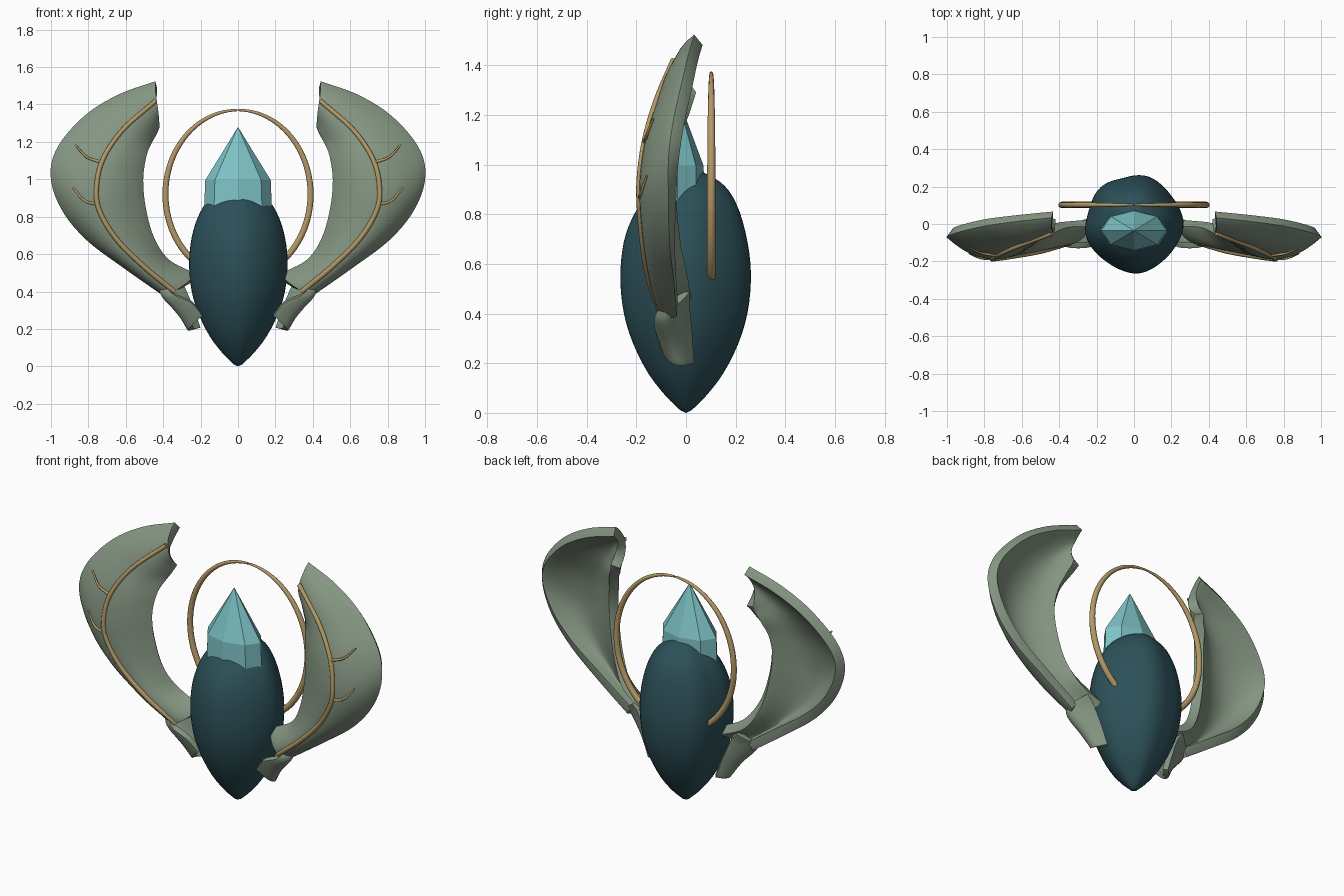
import bpy, bmesh, math
from mathutils import Vector

if "Cube" in bpy.data.objects:
    bpy.data.objects.remove(bpy.data.objects["Cube"])


def material(name, rgb):
    m = bpy.data.materials.new(name)
    m.diffuse_color = (*rgb, 1)
    m.use_nodes = True
    m.node_tree.nodes["Principled BSDF"].inputs["Base Color"].default_value = m.diffuse_color
    return m


TEAL = material("dark_teal", (0.025, 0.080, 0.098))
SAGE = material("sage_green", (0.235, 0.305, 0.225))
CYAN = material("pale_cyan", (0.21, 0.55, 0.57))
GOLD = material("dull_gold", (0.46, 0.32, 0.135))


def finish(ob, mat, smooth=None):
    """Apply modifiers, set the material and the shading."""
    ob.data.materials.append(mat)
    bpy.ops.object.select_all(action='DESELECT')
    ob.select_set(True)
    bpy.context.view_layer.objects.active = ob
    bpy.ops.object.convert(target='MESH')
    if smooth:
        bpy.ops.object.shade_smooth_by_angle(angle=math.radians(smooth))


def link(name, data):
    ob = bpy.data.objects.new(name, data)
    bpy.context.collection.objects.link(ob)
    return ob


def spline(pts, n):
    """Catmull-Rom samples through pts, n per span."""
    p = [Vector(q) for q in pts]
    p = [2 * p[0] - p[1]] + p + [2 * p[-1] - p[-2]]
    out = []
    for i in range(1, len(p) - 2):
        a, b, c, d = p[i - 1:i + 3]
        for k in range(n):
            t = k / n
            out.append(0.5 * (2 * b + (c - a) * t + (2 * a - 5 * b + 4 * c - d) * t * t
                              + (3 * b - a - 3 * c + d) * t ** 3))
    return out + [p[-2]]


def loft(name, rings, mat, smooth=None):
    """Closed rings joined by quads; a ring of one point is a tip."""
    bm = bmesh.new()
    vs = [[bm.verts.new(p) for p in r] for r in rings]
    for a, b in zip(vs, vs[1:]):
        n = max(len(a), len(b))
        for i in range(n):
            j = (i + 1) % n
            if len(a) == 1:
                bm.faces.new((a[0], b[j], b[i]))
            elif len(b) == 1:
                bm.faces.new((a[i], a[j], b[0]))
            else:
                bm.faces.new((a[i], a[j], b[j], b[i]))
    bmesh.ops.recalc_face_normals(bm, faces=bm.faces)
    me = bpy.data.meshes.new(name)
    bm.to_mesh(me)
    bm.free()
    finish(link(name, me), mat, smooth)


def sheet(name, stations, thick, rim, mat, n=5, across=12):
    """Mirrored curved shell through (outer, middle, inner) stations."""
    o, m, i = (spline([s[k] for s in stations], n) for k in range(3))
    bm = bmesh.new()
    grid = []
    for a, b, c in zip(o, m, i):
        row = []
        for k in range(across + 1):
            v = 2 * k / across - 1
            row.append(bm.verts.new(a * (v * (v - 1) / 2) + b * (1 - v * v) + c * (v * (v + 1) / 2)))
        grid.append(row)
    for r, q in zip(grid, grid[1:]):
        for k in range(across):
            bm.faces.new((r[k], r[k + 1], q[k + 1], q[k]))
    bmesh.ops.recalc_face_normals(bm, faces=bm.faces)
    me = bpy.data.meshes.new(name)
    bm.to_mesh(me)
    bm.free()
    ob = link(name, me)
    sol = ob.modifiers.new("thickness", 'SOLIDIFY')
    sol.thickness, sol.offset = thick, 0
    bev = ob.modifiers.new("soft_rim", 'BEVEL')
    bev.width, bev.segments, bev.limit_method = rim, 3, 'ANGLE'
    bev.angle_limit = math.radians(50)
    ob.modifiers.new("mirror", 'MIRROR').use_mirror_merge = False
    finish(ob, mat, 45)


def tube(name, pts, r0, r1, mat, power=1):
    """Mirrored tapered tube along pts."""
    cu = bpy.data.curves.new(name, 'CURVE')
    cu.dimensions, cu.bevel_depth, cu.bevel_resolution, cu.use_fill_caps = '3D', 1, 3, True
    sp = cu.splines.new('POLY')
    sp.points.add(len(pts) - 1)
    for k, p in enumerate(pts):
        sp.points[k].co = (*p, 1)
        sp.points[k].radius = r0 + (r1 - r0) * (k / (len(pts) - 1)) ** power
    ob = link(name, cu)
    ob.modifiers.new("mirror", 'MIRROR').use_mirror_merge = False
    finish(ob, mat, 50)


# Seed-shaped body with five soft, uneven lobes and a top that dips forward
LOBES = [math.radians(a) for a in (0, 75, 133, 195, 275)]


def lobe(a):
    d = min(abs((a - l + math.pi) % (2 * math.pi) - math.pi) for l in LOBES)
    return 0.96 + 0.06 * math.exp(-(d / 0.38) ** 2)


profile = spline([(0.022, 0.010, 0), (0.082, 0.07, 0), (0.15, 0.16, 0), (0.21, 0.28, 0),
                  (0.246, 0.40, 0), (0.26, 0.53, 0), (0.253, 0.65, 0), (0.228, 0.76, 0),
                  (0.188, 0.85, 0), (0.138, 0.91, 0), (0.075, 0.955, 0), (0.02, 0.972, 0)], 3)
rings = [[(0, 0, 0)]]
for r, z, _ in profile:
    tilt = 0.14 * max(0, min(1, (z - 0.7) / 0.2))
    ring = [(r * lobe(a) * math.cos(a), r * lobe(a) * math.sin(a))
            for a in (2 * math.pi * k / 60 for k in range(60))]
    rings.append([(x, y, z + tilt * y) for x, y in ring])
loft("seed_body", rings + [[(0, 0, 0.975)]], TEAL, 60)


# Faceted crystal rising from the body
def octagon(rx, ry, z):
    return [(rx * math.cos(k * math.pi / 4), -0.035 + ry * math.sin(k * math.pi / 4), z) for k in range(8)]


loft("crystal", [[(0, -0.035, 0.7)], octagon(0.185, 0.112, 0.75), octagon(0.175, 0.106, 0.995),
                 [(0, -0.035, 1.28)]], CYAN)

# Cupped wings: outer rim, front ridge, inner rim
sheet("wing_shells", [
    ((0.40, -0.035, 0.41), (0.33, -0.08, 0.41), (0.23, 0.005, 0.475)),
    ((0.60, -0.045, 0.55), (0.50, -0.118, 0.53), (0.38, -0.005, 0.55)),
    ((0.795, -0.055, 0.695), (0.65, -0.145, 0.68), (0.465, -0.04, 0.68)),
    ((0.925, -0.055, 0.85), (0.735, -0.16, 0.83), (0.51, -0.06, 0.85)),
    ((0.985, -0.05, 1.02), (0.755, -0.16, 0.95), (0.523, -0.065, 1.00)),
    ((0.95, -0.03, 1.165), (0.72, -0.138, 1.10), (0.507, -0.045, 1.12)),
    ((0.81, 0.005, 1.325), (0.63, -0.093, 1.24), (0.48, -0.005, 1.20)),
    ((0.63, 0.03, 1.435), (0.54, -0.062, 1.33), (0.455, 0.015, 1.25)),
    ((0.437, 0.05, 1.503), (0.44, -0.02, 1.40), (0.445, 0.033, 1.285))], 0.054, 0.02, SAGE)

# Curled flaps holding the wings to the body
sheet("wing_root_flaps", [
    ((0.19, -0.09, 0.275), (0.255, -0.045, 0.205), (0.21, 0.02, 0.205)),
    ((0.25, -0.112, 0.345), (0.305, -0.06, 0.28), (0.25, 0.012, 0.32)),
    ((0.34, -0.112, 0.385), (0.385, -0.07, 0.375), (0.30, 0.00, 0.44)),
    ((0.38, -0.09, 0.42), (0.41, -0.065, 0.425), (0.34, 0.00, 0.49))], 0.032, 0.01, SAGE)

# Gold veins on the wing fronts
tube("main_veins", spline([(0.34, -0.1, 0.40), (0.50, -0.146, 0.53), (0.65, -0.173, 0.68),
                           (0.74, -0.186, 0.83), (0.757, -0.186, 0.95), (0.725, -0.165, 1.10),
                           (0.62, -0.119, 1.26), (0.44, -0.051, 1.42)], 6), 0.014, 0.012, GOLD)
tube("lower_vein_branches", spline([(0.74, -0.187, 0.865), (0.82, -0.182, 0.885), (0.88, -0.157, 0.955)], 6),
     0.008, 0.005, GOLD)
tube("upper_vein_branches", spline([(0.73, -0.168, 1.09), (0.81, -0.158, 1.12), (0.87, -0.132, 1.185)], 6),
     0.008, 0.005, GOLD)

# Halo behind the crystal, two arcs tapering to a small gap at the top
arc = [math.radians(-57 + 146.5 * k / 40) for k in range(41)]
tube("halo_arcs", [(0.388 * math.cos(a), 0.102, 0.92 + 0.45 * math.sin(a)) for a in arc],
     0.0175, 0.006, GOLD, 3)
